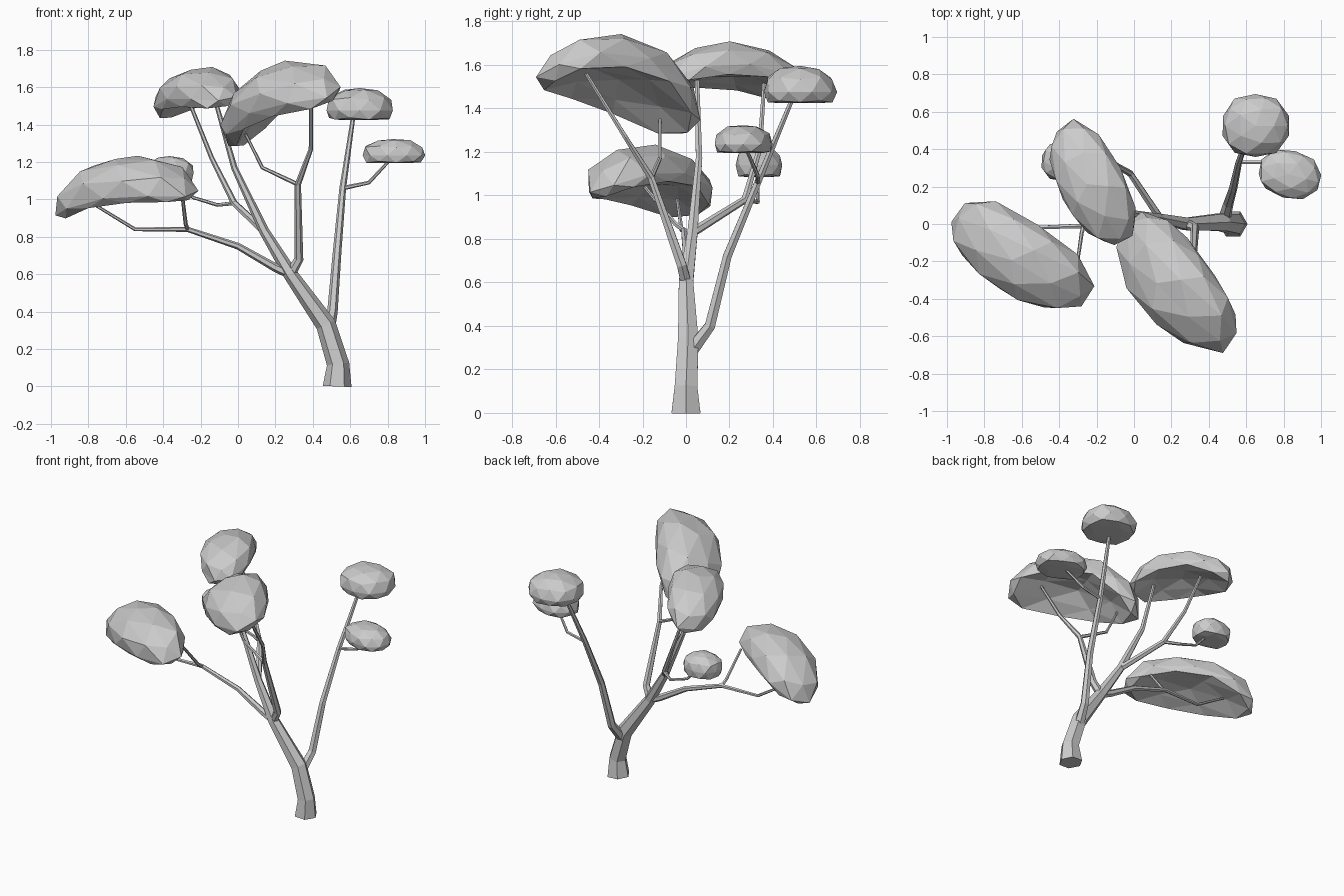
import bpy, bmesh, math, random
from mathutils import Vector, Matrix

cube = bpy.data.objects.get("Cube")
if cube:
    bpy.data.objects.remove(cube, do_unlink=True)

random.seed(4)


def make_material(name, rgb):
    mat = bpy.data.materials.new(name)
    mat.use_nodes = True
    color = (*rgb, 1.0)
    mat.diffuse_color = color
    mat.node_tree.nodes["Principled BSDF"].inputs["Base Color"].default_value = color
    return mat


GREY = make_material("plain grey", (0.6, 0.6, 0.6))


def finish(bm, name):
    bmesh.ops.recalc_face_normals(bm, faces=bm.faces)
    mesh = bpy.data.meshes.new(name)
    bm.to_mesh(mesh)
    bm.free()
    mesh.materials.append(GREY)
    obj = bpy.data.objects.new(name, mesh)
    bpy.context.scene.collection.objects.link(obj)
    return obj


def limb(name, points, radii, sides=6):
    """Tapered faceted tube that follows a few points."""
    pts = [Vector(p) for p in points]
    bm = bmesh.new()
    rings = []
    for i, (p, r) in enumerate(zip(pts, radii)):
        into = (p - pts[i - 1]).normalized() if i else Vector()
        out = (pts[i + 1] - p).normalized() if i < len(pts) - 1 else Vector()
        turn = Vector((0, 0, 1)).rotation_difference(into + out).to_matrix()
        rings.append([bm.verts.new(p + turn @ Vector(
            (r * math.cos(a), r * math.sin(a), 0)))
            for a in (math.tau * k / sides for k in range(sides))])
    for low, high in zip(rings, rings[1:]):
        for k in range(sides):
            n = (k + 1) % sides
            bm.faces.new((low[k], low[n], high[n], high[k]))
    bm.faces.new(rings[0][::-1])
    bm.faces.new(rings[-1])
    return finish(bm, name)


def canopy(name, center, half, up, down, yaw=0, tilt=0, roll=0, sag=0, hollow=0):
    """Faceted cap: blunt rim, domed top, hollowed underside, drooping ends."""
    bm = bmesh.new()
    bmesh.ops.create_icosphere(bm, subdivisions=2, radius=1)
    place = (Matrix.Translation(center)
             @ Matrix.Rotation(math.radians(yaw), 4, 'Z')
             @ Matrix.Rotation(math.radians(-tilt), 4, 'Y')
             @ Matrix.Rotation(math.radians(roll), 4, 'X'))
    power = 2.4
    for v in bm.verts:
        # push the sphere towards a rounded box so ends and rim are blunt
        bulge = sum(abs(c) ** power for c in v.co) ** (-1 / power)
        x, y, z = v.co * bulge * random.uniform(0.97, 1.03)
        if z > 0:
            height = z * up
        else:
            inner = max(0, 1 - x * x - y * y)
            height = max(z, -0.6) / 0.6 * down + hollow * inner * abs(z)
        v.co = place @ Vector((x * half[0], y * half[1], height - sag * x * x))
    return finish(bm, name)


# Trunk and the limb continuing from it
fork = (0.28, 0, 0.6)
upper_fork = (0.14, 0.03, 0.83)
limb("trunk",
     [(0.53, 0, 0), (0.535, 0, 0.12), (0.47, 0.01, 0.33), fork, upper_fork,
      (-0.02, 0.06, 1.17), (-0.13, 0.05, 1.56)],
     [0.077, 0.06, 0.054, 0.038, 0.027, 0.017, 0.011])

# Back limb with its small side twig
back_fork = (-0.02, 0.27, 0.98)
limb("back_branch", [upper_fork, back_fork, (-0.14, 0.34, 1.22), (-0.26, 0.36, 1.52)],
     [0.022, 0.018, 0.013, 0.010])
limb("back_twig", [back_fork, (-0.11, 0.33, 0.97), (-0.24, 0.33, 1.01), (-0.34, 0.33, 1.12)],
     [0.012, 0.010, 0.009, 0.008])

# Long low limb reaching to the right
side_fork = (-0.27, -0.01, 0.84)
limb("right_branch", [fork, (0.2, 0, 0.635), (0, 0, 0.75), side_fork,
                      (-0.55, -0.02, 0.84), (-0.78, -0.04, 0.98)],
     [0.026, 0.023, 0.018, 0.014, 0.010, 0.008])
limb("right_twig", [side_fork, (-0.28, -0.05, 0.87), (-0.3, -0.19, 1.04)],
     [0.012, 0.011, 0.009])

# Front limb and twig
front_fork = (0.32, -0.16, 1.08)
limb("front_branch", [fork, (0.325, -0.02, 0.68), front_fork,
                      (0.39, -0.28, 1.27), (0.39, -0.46, 1.56)],
     [0.028, 0.025, 0.017, 0.012, 0.009])
limb("front_twig", [front_fork, (0.13, -0.12, 1.17), (0.03, -0.12, 1.37)],
     [0.012, 0.010, 0.008])

# Left limb and twig
left_fork = (0.56, 0.33, 1.06)
limb("left_branch", [(0.48, 0.02, 0.28), (0.505, 0.11, 0.4), (0.53, 0.19, 0.72),
                     left_fork, (0.62, 0.5, 1.47)],
     [0.035, 0.028, 0.023, 0.018, 0.011])
limb("left_twig", [left_fork, (0.7, 0.33, 1.09), (0.83, 0.27, 1.23)],
     [0.012, 0.010, 0.008])

# Leaf canopies
canopy("right_canopy", (-0.615, -0.17, 1.055), (0.425, 0.205), 0.17, 0.05,
       yaw=-33, tilt=7, roll=14, sag=0.08, hollow=0.04)
canopy("front_canopy", (0.2, -0.31, 1.545), (0.45, 0.22), 0.165, 0.075,
       yaw=-52, tilt=17, roll=24, sag=0.12, hollow=0.06)
canopy("back_canopy", (-0.225, 0.215, 1.57), (0.36, 0.178), 0.13, 0.055,
       yaw=-63, tilt=5, roll=11, sag=0.07, hollow=0.03)
canopy("left_canopy", (0.65, 0.525, 1.475), (0.178, 0.168), 0.12, 0.05)
canopy("left_small_canopy", (0.83, 0.265, 1.235), (0.168, 0.128), 0.09, 0.04, yaw=-15)
canopy("back_small_canopy", (-0.365, 0.335, 1.14), (0.133, 0.107), 0.09, 0.055)
